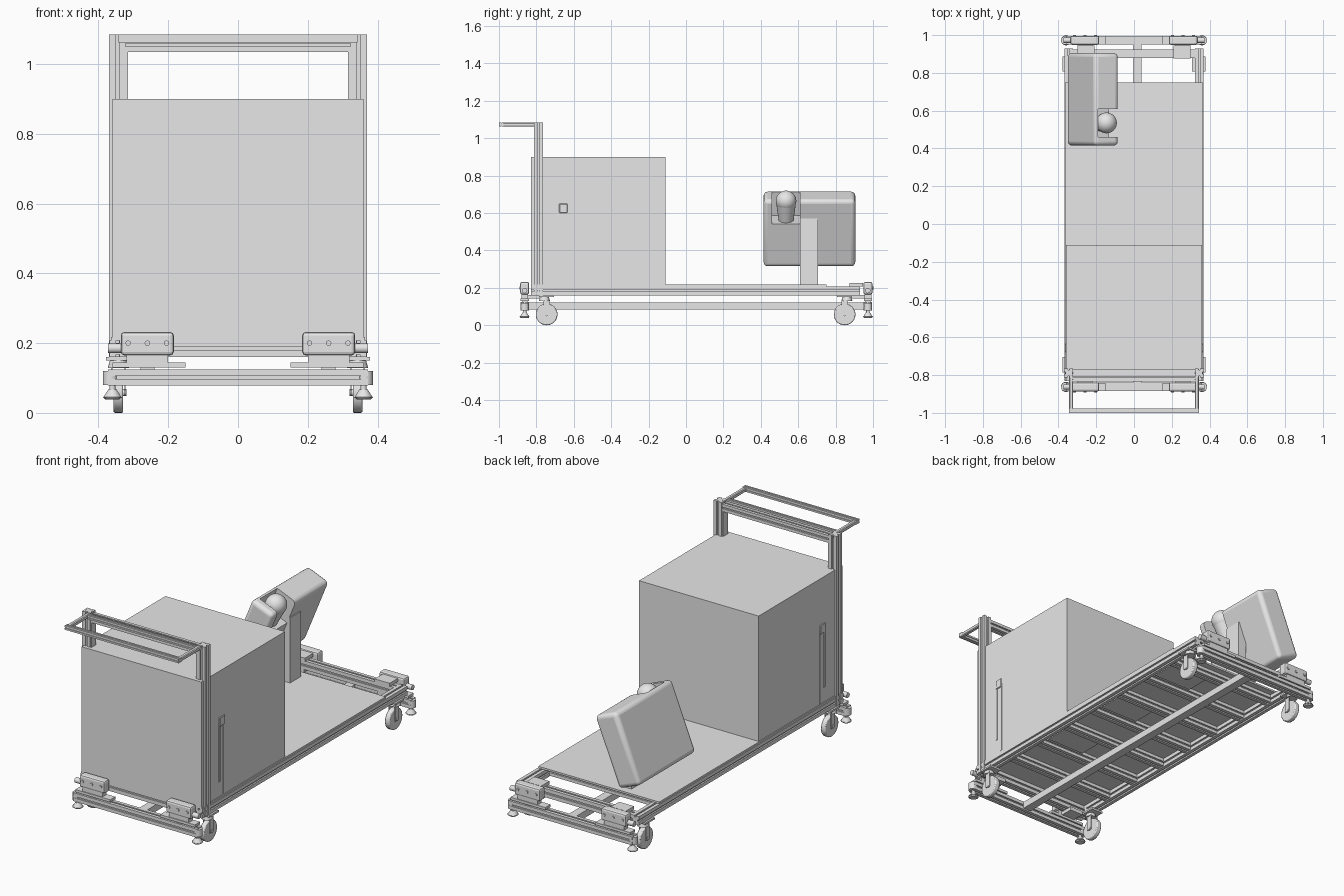
import bpy, bmesh, math
from mathutils import Matrix, Vector

cube = bpy.data.objects.get("Cube")
if cube:
    bpy.data.objects.remove(cube, do_unlink=True)

GREY = (0.8, 0.8, 0.8, 1)
mat = bpy.data.materials.new("light grey")
mat.use_nodes = True
mat.diffuse_color = GREY
mat.node_tree.nodes["Principled BSDF"].inputs["Base Color"].default_value = GREY


def finish(name, bm, bevel=0, segs=1, smooth=False):
    bmesh.ops.recalc_face_normals(bm, faces=bm.faces)
    me = bpy.data.meshes.new(name)
    bm.to_mesh(me)
    bm.free()
    me.materials.append(mat)
    ob = bpy.data.objects.new(name, me)
    bpy.context.collection.objects.link(ob)
    if bevel:
        m = ob.modifiers.new("Bevel", "BEVEL")
        m.width, m.segments = bevel, segs
    if smooth:
        bpy.ops.object.select_all(action="DESELECT")
        ob.select_set(True)
        bpy.context.view_layer.objects.active = ob
        bpy.ops.object.shade_smooth_by_angle(angle=math.radians(35))
    return ob


def box(name, x, y, z, bevel=0, segs=1, smooth=False):
    """Box from (min, max) pairs."""
    bm = bmesh.new()
    lo, hi = Vector((x[0], y[0], z[0])), Vector((x[1], y[1], z[1]))
    bmesh.ops.create_cube(bm, size=1, matrix=Matrix.Translation((lo + hi) / 2)
                          @ Matrix.Diagonal((*(hi - lo), 1)))
    return finish(name, bm, bevel, segs, smooth)


def slotted(name, axis, x, y, z):
    """Slotted profile bar running along one axis, with a groove on each side."""
    rng = [x, y, z]
    a, b = [i for i in range(3) if i != axis]
    ha, hb = [(rng[i][1] - rng[i][0]) / 2 for i in (a, b)]
    ca, cb = [(rng[i][1] + rng[i][0]) / 2 for i in (a, b)]
    g = min(ha, hb) * 0.2    # half groove width
    d = min(ha, hb) * 0.35   # groove depth
    corner = [(ha, g), (ha, hb), (g, hb), (g, hb - d)]
    pts = [(ha - d, g)] + corner
    loop = pts + [(-p, q) for p, q in reversed(pts)]
    loop += [(-p, -q) for p, q in pts] + [(p, -q) for p, q in reversed(pts)]
    bm = bmesh.new()
    vs = []
    for p, q in loop:
        co = [0, 0, 0]
        co[axis], co[a], co[b] = rng[axis][0], ca + p, cb + q
        vs.append(bm.verts.new(co))
    face = bm.faces.new(vs)
    ext = bmesh.ops.extrude_face_region(bm, geom=[face])
    step = Vector((0, 0, 0))
    step[axis] = rng[axis][1] - rng[axis][0]
    bmesh.ops.translate(bm, vec=step, verts=[v for v in ext["geom"] if isinstance(v, bmesh.types.BMVert)])
    return finish(name, bm)


def cone(name, loc, r1, r2, depth, axis="Z", n=24, bevel=0):
    rot = {"Z": Matrix(), "X": Matrix.Rotation(math.pi / 2, 4, "Y"), "Y": Matrix.Rotation(math.pi / 2, 4, "X")}[axis]
    bm = bmesh.new()
    bmesh.ops.create_cone(bm, cap_ends=True, segments=n, radius1=r1, radius2=r2, depth=depth,
                          matrix=Matrix.Translation(loc) @ rot)
    return finish(name, bm, bevel, 2, True)


def span(s, lo, hi):
    return tuple(sorted((s * lo, s * hi)))


SIDES = ((1, "left"), (-1, "right"))

# Base frame and deck
for s, n in SIDES:
    slotted(f"{n}_side_rail", 1, span(s, 0.322, 0.368), (-0.83, 0.93), (0.16, 0.208))
slotted("front_cross_rail", 0, (-0.322, 0.322), (-0.83, -0.785), (0.16, 0.208))
slotted("back_cross_rail", 0, (-0.322, 0.322), (0.88, 0.925), (0.16, 0.208))
box("deck", (-0.364, 0.364), (-0.83, 0.75), (0.208, 0.218))
for i in range(7):
    y = -0.62 + i * 0.215
    slotted(f"deck_slat_{i + 1}", 0, (-0.322, 0.322), (y, y + 0.045), (0.165, 0.208))
for i in (1, 3, 5):
    y = -0.62 + i * 0.215
    box(f"under_tray_{i}", (0.06, 0.29), (y + 0.06, y + 0.2), (0.185, 0.209))

# Load and its side fittings
box("cargo_box", (-0.36, 0.36), (-0.83, -0.11), (0.21, 0.90))
for s, n in SIDES:
    box(f"{n}_latch_strip", span(s, 0.359, 0.364), (-0.68, -0.668), (0.30, 0.62))
    box(f"{n}_latch_guide", span(s, 0.359, 0.363), (-0.641, -0.632), (0.22, 0.62))
    box(f"{n}_latch_head", span(s, 0.359, 0.367), (-0.678, -0.634), (0.60, 0.65), 0.003)

# Uprights, crossbar and push handle
for s, n in SIDES:
    slotted(f"{n}_upright", 2, span(s, 0.322, 0.37), (-0.812, -0.765), (0.16, 1.085))
    box(f"{n}_handle_arm", span(s, 0.322, 0.343), (-0.985, -0.765), (1.062, 1.083), 0.004)
    box(f"{n}_handle_bracket", span(s, 0.315, 0.324), (-0.81, -0.77), (0.90, 1.04))
slotted("upper_crossbar", 0, (-0.322, 0.322), (-0.81, -0.77), (1.035, 1.075))
slotted("handle_grip", 0, (-0.343, 0.343), (-1.0, -0.976), (1.062, 1.085))
slotted("handle_inner_bar", 0, (-0.325, 0.325), (-0.835, -0.813), (1.062, 1.083))

# Low stabiliser frame
box("spine_beam", (-0.006, 0.04), (-0.84, 0.95), (0.085, 0.122))
for y0, y1, end in ((-0.885, -0.84, "front"), (0.95, 0.995, "back")):
    out = -1 if end == "front" else 1
    yc = (y0 + y1) / 2
    slotted(f"{end}_low_beam", 0, (-0.372, 0.372), (y0, y1), (0.078, 0.124))
    for s, n in SIDES:
        # Levelling feet
        cone(f"{end}_{n}_foot_stem", (s * 0.36, yc, 0.072), 0.009, 0.009, 0.05, n=12)
        cone(f"{end}_{n}_foot_pad", (s * 0.36, yc, 0.055), 0.027, 0.012, 0.024)
        cone(f"{end}_{n}_foot_base", (s * 0.36, yc, 0.042), 0.02, 0.027, 0.008)
        cone(f"{end}_{n}_beam_knob", (s * 0.365, yc, 0.1), 0.022, 0.022, 0.04)
        # Clamp blocks with plates
        box(f"{end}_{n}_clamp_block", span(s, 0.184, 0.336), (yc - 0.024, yc + 0.024), (0.165, 0.232), 0.01, 2)
        box(f"{end}_{n}_clamp_pedestal", span(s, 0.2, 0.32), (yc - 0.018, yc + 0.018), (0.142, 0.168))
        box(f"{end}_{n}_clamp_plate", span(s, 0.15, 0.36), (yc - 0.022, yc + 0.022), (0.13, 0.144))
        box(f"{end}_{n}_clamp_link", span(s, 0.22, 0.3), tuple(sorted((yc, yc - out * 0.09))), (0.142, 0.162))
        box(f"{end}_{n}_clamp_post", span(s, 0.24, 0.28), (yc - 0.015, yc + 0.015), (0.12, 0.132))
        for k in (0.205, 0.26, 0.315):
            cone(f"{end}_{n}_clamp_bolt", (s * k, yc + out * 0.025, 0.2), 0.008, 0.008, 0.008, "Y", 8)
        cone(f"{end}_{n}_hinge_pin", (s * 0.352, yc, 0.185), 0.014, 0.014, 0.04, "X", 12)
for s, n in SIDES:
    box(f"{n}_back_top_plate", span(s, 0.21, 0.3), (0.875, 0.945), (0.208, 0.226))

# Casters
for y, end in ((-0.745, "front"), (0.848, "back")):
    out = -1 if end == "front" else 1
    for s, n in SIDES:
        x = s * 0.343
        cone(f"{end}_{n}_wheel", (x, y, 0.058), 0.058, 0.058, 0.028, "X", 32, 0.005)
        cone(f"{end}_{n}_axle", (x, y, 0.058), 0.01, 0.01, 0.046, "X", 12)
        for k in (-1, 1):
            box(f"{end}_{n}_fork", (x + k * 0.019 - 0.002, x + k * 0.019 + 0.002),
                (y - 0.016, y + 0.016), (0.05, 0.135))
        cone(f"{end}_{n}_swivel", (x, y + out * 0.012, 0.14), 0.03, 0.024, 0.022)
        box(f"{end}_{n}_caster_plate", (x - 0.035, x + 0.035), (y - 0.04, y + 0.04), (0.15, 0.16))

# Tilted instrument head on its post
box("instrument_post", (-0.165, -0.114), (0.61, 0.705), (0.21, 0.572))
tilt = Matrix.Translation((-0.218, 0.66, 0.515)) @ Matrix.Rotation(math.radians(22.3), 4, "Y")
head = box("instrument_head", (-0.07, 0.07), (-0.245, 0.245), (-0.194, 0.194), 0.022, 4, True)
cutter = box("pocket_cutter", (-0.05, 0.12), (-0.2, -0.05), (0.056, 0.26))
cut = head.modifiers.new("Pocket", "BOOLEAN")
cut.operation, cut.object, cut.solver = "DIFFERENCE", cutter, "EXACT"
# Keep the pocket cut ahead of the shading step, then bake the modifiers
bpy.context.view_layer.objects.active = head
for m in [m.name for m in head.modifiers]:
    bpy.ops.object.modifier_apply(modifier=m)
bpy.data.objects.remove(cutter, do_unlink=True)
head.data.transform(tilt)

nozzle = cone("sensor_socket", (0.01, -0.125, 0.11), 0.04, 0.054, 0.11)
bm = bmesh.new()
bmesh.ops.create_uvsphere(bm, u_segments=32, v_segments=16, radius=0.055,
                          matrix=Matrix.Translation((0.01, -0.125, 0.166)))
ball = finish("sensor_ball", bm, smooth=True)
for ob in (nozzle, ball):
    ob.data.transform(tilt)
